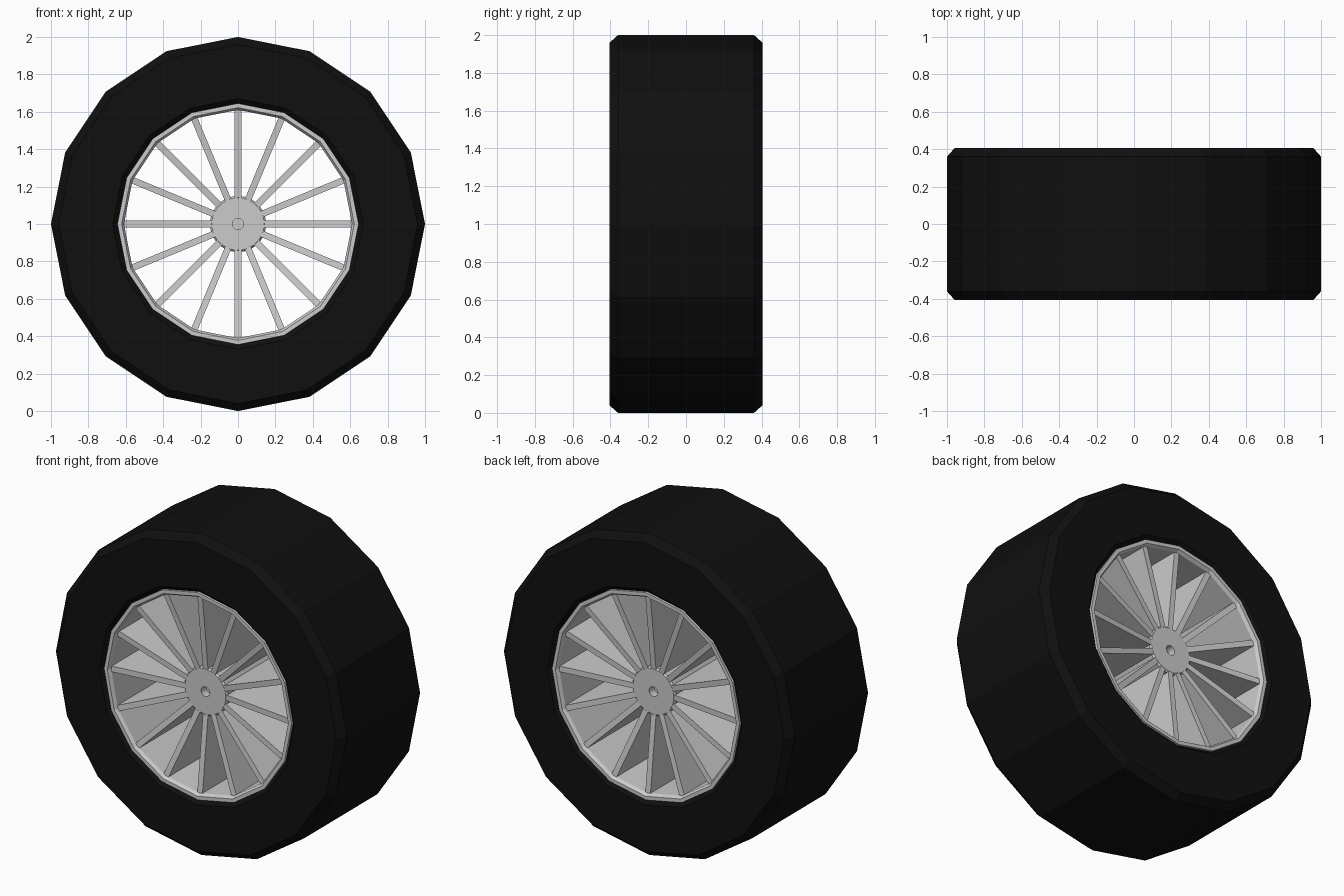
import bpy, bmesh
from math import sin, cos, pi

if "Cube" in bpy.data.objects:
    bpy.data.objects.remove(bpy.data.objects["Cube"])

SIDES = 16
CZ = 1.0


def make_object(name, bm, mat=None):
    bmesh.ops.recalc_face_normals(bm, faces=bm.faces)
    me = bpy.data.meshes.new(name)
    bm.to_mesh(me)
    bm.free()
    ob = bpy.data.objects.new(name, me)
    bpy.context.collection.objects.link(ob)
    if mat:
        me.materials.append(mat)
    return ob


def lathe(name, half, sides, mat=None, closed=True):
    """Spin a half profile of (radius, y) points, mirrored in y, about the axle."""
    profile = half + [(r, -y) for r, y in reversed(half)]
    bm = bmesh.new()
    rings = []
    for r, y in profile:
        if r == 0:
            rings.append([bm.verts.new((0, y, CZ))] * sides)
        else:
            rings.append([bm.verts.new((r * cos(2 * pi * i / sides), y,
                                        CZ + r * sin(2 * pi * i / sides)))
                          for i in range(sides)])
    count = len(rings) if closed else len(rings) - 1
    for k in range(count):
        a, b = rings[k], rings[(k + 1) % len(rings)]
        for i in range(sides):
            j = (i + 1) % sides
            quad = list(dict.fromkeys([a[i], a[j], b[j], b[i]]))
            bm.faces.new(quad)
    return make_object(name, bm, mat)


rubber = bpy.data.materials.new("rubber")
rubber.diffuse_color = (0.005, 0.005, 0.005, 1)
rubber.use_nodes = True
rubber.node_tree.nodes["Principled BSDF"].inputs["Base Color"].default_value = rubber.diffuse_color

# Tyre with chamfered shoulders and inner lip
lathe("tyre", [(0.64, 0.375), (0.67, 0.405), (0.96, 0.405), (1.0, 0.36)],
      SIDES, rubber)

# Rim barrel with a raised lip
lathe("rim", [(0.61, 0.375), (0.622, 0.395), (0.645, 0.395)], SIDES)

# Hub with a small dimple at each end
hub = lathe("hub", [(0, 0.27), (0.03, 0.27), (0.03, 0.32), (0.14, 0.32),
                    (0.15, 0.31)], 32, closed=False)
for p in hub.data.polygons:
    p.use_smooth = True
hub.data.set_sharp_from_angle(angle=pi / 6)

# Full-depth spoke blades, dished towards the hub
bm = bmesh.new()
W = 0.0175
outline = [(0.13, 0.318), (0.615, 0.375), (0.615, -0.375), (0.13, -0.318)]
for i in range(SIDES):
    a = 2 * pi * i / SIDES
    sides = [[bm.verts.new((r * cos(a) - w * sin(a), y,
                            CZ + r * sin(a) + w * cos(a)))
              for r, y in outline] for w in (-W, W)]
    bm.faces.new(sides[0])
    bm.faces.new(sides[1])
    for k in range(4):
        n = (k + 1) % 4
        bm.faces.new((sides[0][k], sides[0][n], sides[1][n], sides[1][k]))
make_object("spokes", bm)
